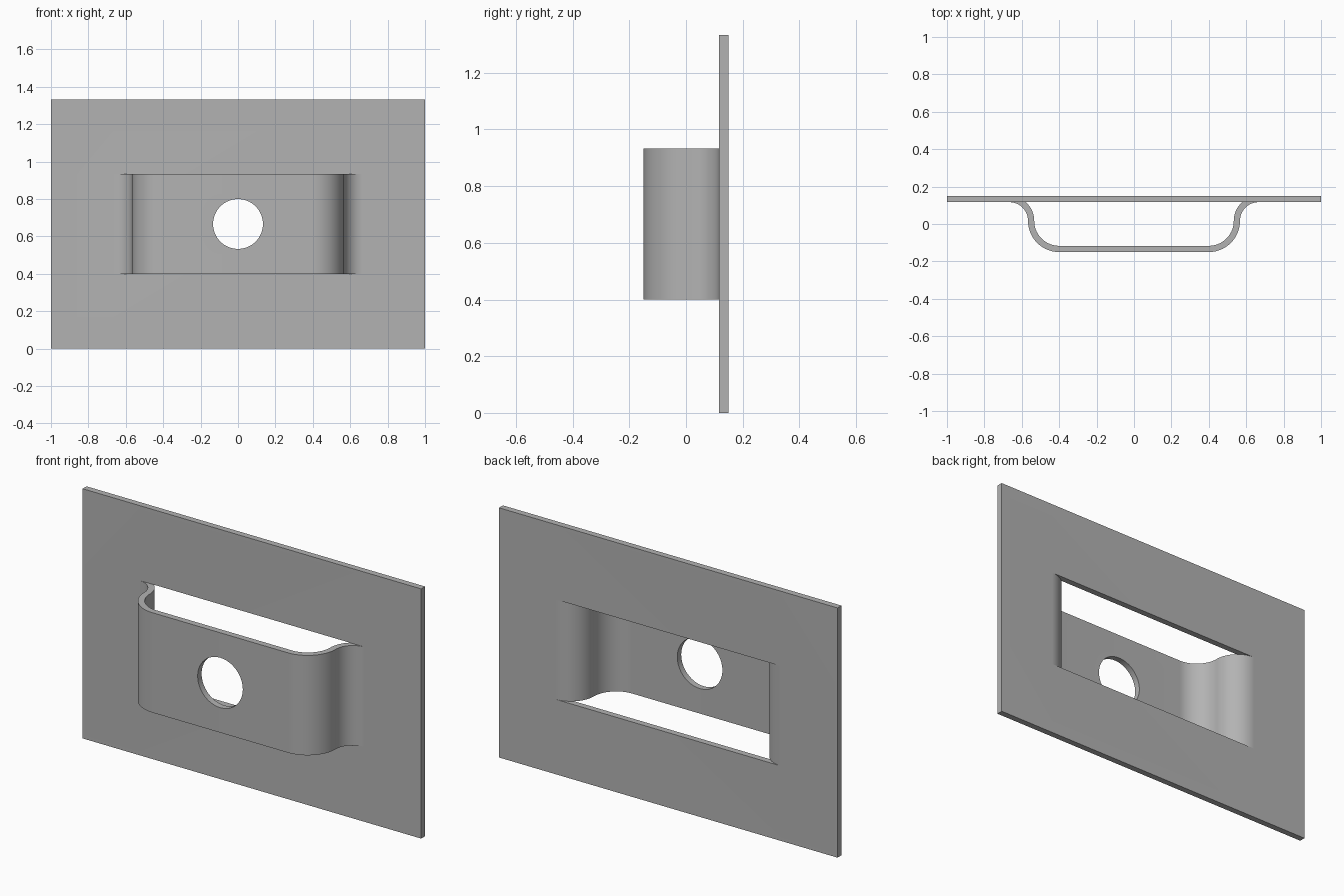
import bpy, bmesh
from math import sin, cos, pi
from mathutils import Vector

if "Cube" in bpy.data.objects:
    bpy.data.objects.remove(bpy.data.objects["Cube"], do_unlink=True)

W, H = 1.0, 4 / 3                 # half width and height of the plate
T = 1 / 30                        # sheet thickness
FRONT = 0.15 - T                  # y of the plate's front face
Z0, Z1 = 0.4, 2.8 / 3             # slits that free the bridge
FOOT_X, FLAT_X = 2 / 3, 0.4       # where the bends begin and end
R_FOOT, R_NOSE = 0.1, 1 / 6       # bend radii on the front surface
HOLE_R = 0.4 / 3
SEG = 24

bm = bmesh.new()


def quad(a, b, z0, z1):
    """Upright face between two (x, y) points."""
    bm.faces.new([bm.verts.new(p) for p in
                  ((*a, z0), (*b, z0), (*b, z1), (*a, z1))])


def loop(points):
    """Closed ring of edges."""
    vs = [bm.verts.new(p) for p in points]
    return [bm.edges.new((v, vs[i - 1])) for i, v in enumerate(vs)]


# Flat plate around the window
xs, zs = (-W, -FOOT_X, FOOT_X, W), (0, Z0, Z1, H)
for i in range(3):
    for k in range(3):
        if (i, k) != (1, 1):
            quad((xs[i], FRONT), (xs[i + 1], FRONT), zs[k], zs[k + 1])

# S-shaped bends on both sides of the bridge
angles = [pi / 2 * i / SEG for i in range(SEG + 1)]
mid_y = FRONT - R_FOOT
bend = [(FOOT_X - R_FOOT * sin(a), mid_y + R_FOOT * cos(a)) for a in angles]
bend += [(FLAT_X + R_NOSE * cos(a), mid_y - R_NOSE * sin(a)) for a in angles[1:]]
for (x0, y0), (x1, y1) in zip(bend, bend[1:]):
    quad((x1, y1), (x0, y0), Z0, Z1)
    quad((-x0, y0), (-x1, y1), Z0, Z1)

# Flat front of the bridge with a round hole
y = mid_y - R_NOSE
edges = loop([(-FLAT_X, y, Z0), (FLAT_X, y, Z0), (FLAT_X, y, Z1), (-FLAT_X, y, Z1)])
ring = [2 * pi * i / 64 for i in range(64)]
edges += loop([(HOLE_R * cos(a), y, H / 2 + HOLE_R * sin(a)) for a in ring])
bmesh.ops.triangle_fill(bm, edges=edges, use_beauty=True, normal=Vector((0, -1, 0)))

# Weld into one sheet whose normals face forward
bmesh.ops.remove_doubles(bm, verts=bm.verts, dist=1e-4)
bmesh.ops.recalc_face_normals(bm, faces=bm.faces)
bm.normal_update()
if sum(f.normal.y * f.calc_area() for f in bm.faces) > 0:
    bmesh.ops.reverse_faces(bm, faces=bm.faces)
mesh = bpy.data.meshes.new("bridged_plate")
bm.to_mesh(mesh)
bm.free()
plate = bpy.data.objects.new("bridged_plate", mesh)
bpy.context.collection.objects.link(plate)

# Sheet metal colour
grey = (0.45, 0.45, 0.45, 1)
mat = bpy.data.materials.new("grey metal")
mat.use_nodes = True
mat.diffuse_color = grey
mat.node_tree.nodes["Principled BSDF"].inputs["Base Color"].default_value = grey
mesh.materials.append(mat)

# Thickness toward the back, then smooth bends with sharp rims
solid = plate.modifiers.new("thickness", "SOLIDIFY")
solid.thickness = T
solid.offset = -1
bpy.ops.object.select_all(action="DESELECT")
plate.select_set(True)
bpy.context.view_layer.objects.active = plate
bpy.ops.object.modifier_apply(modifier=solid.name)
bpy.ops.object.shade_smooth_by_angle(angle=pi / 6)
